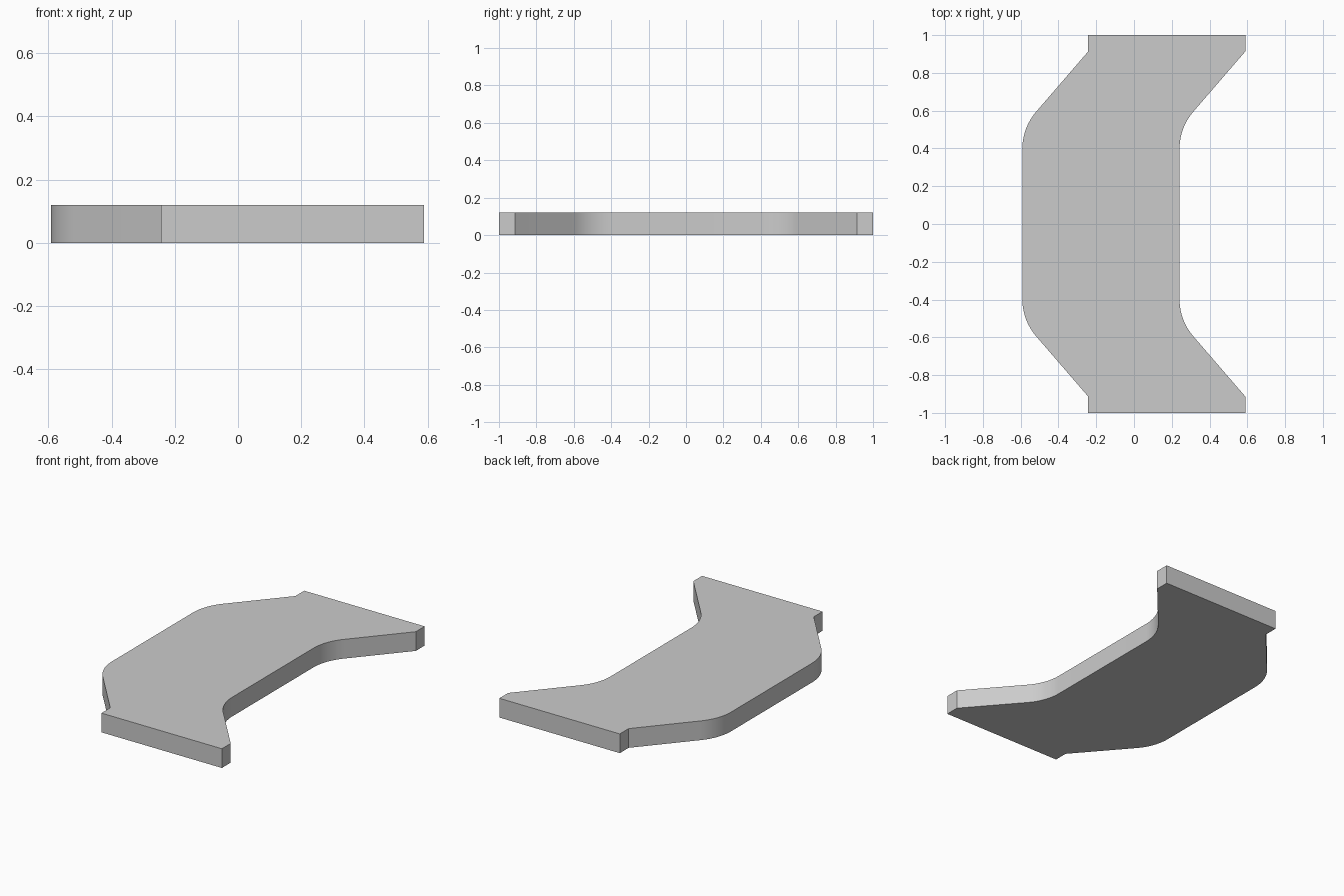
import bpy, bmesh
from math import sin, cos, tan, radians

if "Cube" in bpy.data.objects:
    bpy.data.objects.remove(bpy.data.objects["Cube"])

HALF_X, WIDTH, HEIGHT = 0.591, 0.832, 0.12
BEND, RADIUS, STEPS = radians(40.8), 0.3, 12
LIP_X, LIP_Y = -0.243, 0.913

# Half of the left edge: straight middle, rounded bend, slanted arm, square end lip
corner_y = LIP_Y - (LIP_X + HALF_X) / tan(BEND)
arc_y = corner_y - RADIUS * tan(BEND / 2)
half = []
for i in range(STEPS + 1):
    a = BEND * i / STEPS
    half.append((-HALF_X + RADIUS * (1 - cos(a)), arc_y + RADIUS * sin(a)))
half += [(LIP_X, LIP_Y), (LIP_X, 1.0)]

# Mirror to the full left edge, then shift it across for the right edge
left = [(x, -y) for x, y in reversed(half)] + half
right = [(x + WIDTH, y) for x, y in left]
outline = right + left[::-1]

# Extrude the outline into the plate
bm = bmesh.new()
face = bm.faces.new([bm.verts.new((x, y, 0)) for x, y in outline])
top = bmesh.ops.extrude_face_region(bm, geom=[face], use_keep_orig=True)
bmesh.ops.translate(bm, vec=(0, 0, HEIGHT),
                    verts=[v for v in top["geom"] if isinstance(v, bmesh.types.BMVert)])
bmesh.ops.recalc_face_normals(bm, faces=bm.faces)
mesh = bpy.data.meshes.new("bent_plate")
bm.to_mesh(mesh)
bm.free()

plate = bpy.data.objects.new("bent_plate", mesh)
bpy.context.collection.objects.link(plate)
bpy.context.view_layer.objects.active = plate
plate.select_set(True)
bpy.ops.object.shade_smooth_by_angle(angle=radians(25))
